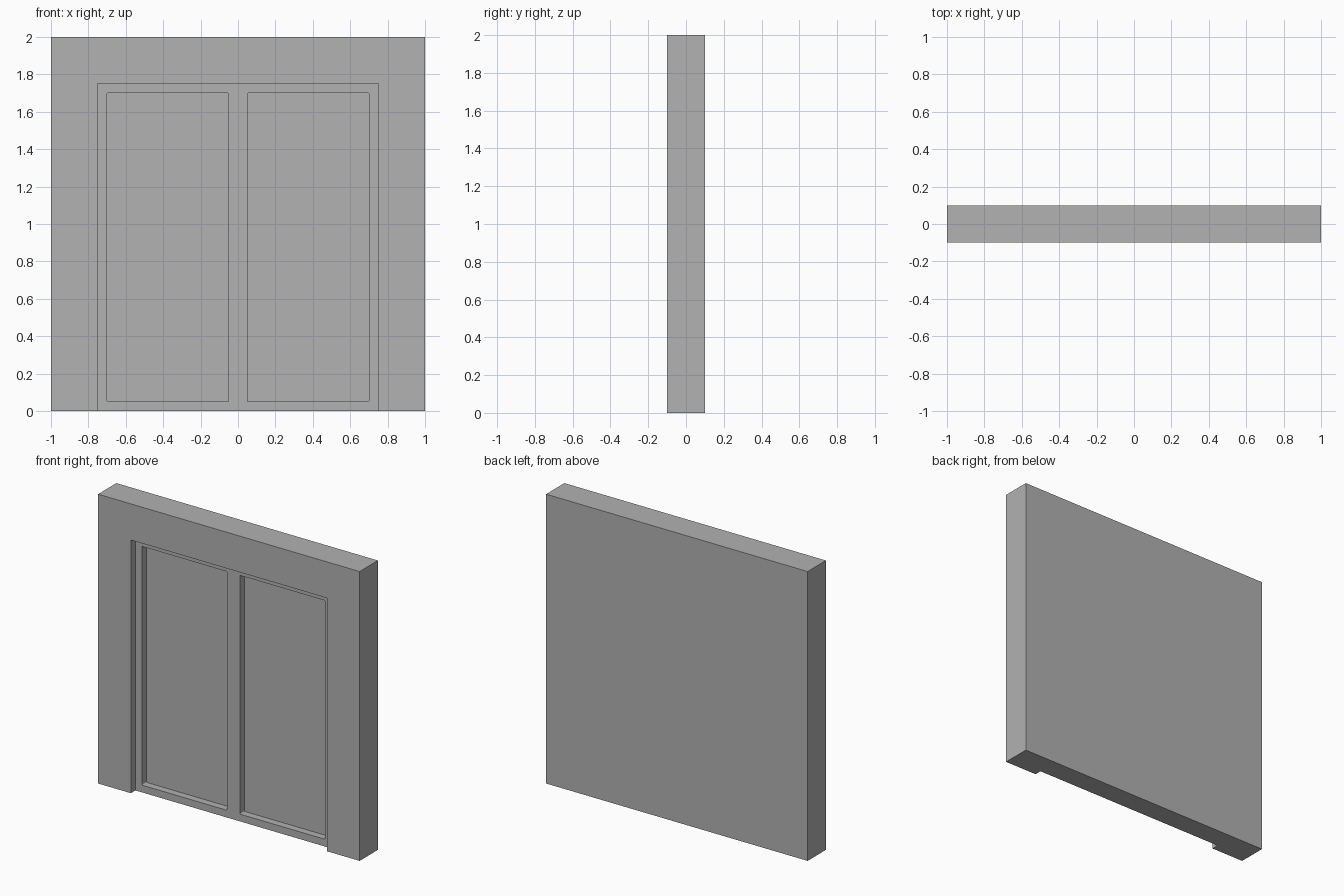
import bpy
import bmesh
from mathutils import Vector

cube = bpy.data.objects.get("Cube")
if cube:
    bpy.data.objects.remove(cube, do_unlink=True)

WIDTH, DEPTH, HEIGHT = 2.0, 0.2, 2.0
FRONT = -DEPTH / 2
STEP = 0.05          # depth of each recess and width of the door rails

grey = bpy.data.materials.new("plain grey")
grey.use_nodes = True
colour = (0.445, 0.445, 0.445, 1)
grey.diffuse_color = colour
grey.node_tree.nodes["Principled BSDF"].inputs["Base Color"].default_value = colour


def box(name, low, high, corner=0):
    """Box between two corners; its edges along y may be rounded."""
    low, high = Vector(low), Vector(high)
    bm = bmesh.new()
    bmesh.ops.create_cube(bm, size=1)
    bmesh.ops.scale(bm, vec=high - low, verts=bm.verts)
    bmesh.ops.translate(bm, vec=(low + high) / 2, verts=bm.verts)
    if corner:
        edges = [e for e in bm.edges
                 if abs(e.verts[0].co.y - e.verts[1].co.y) > 0.01]
        bmesh.ops.bevel(bm, geom=edges, offset=corner, segments=3,
                        profile=0.5, affect='EDGES')
    mesh = bpy.data.meshes.new(name)
    bm.to_mesh(mesh)
    bm.free()
    mesh.materials.append(grey)
    obj = bpy.data.objects.new(name, mesh)
    bpy.context.collection.objects.link(obj)
    return obj


def carve(target, cutter):
    """Subtract the cutter for good and discard it."""
    cutter.hide_render = True
    mod = target.modifiers.new("carve", 'BOOLEAN')
    mod.operation = 'DIFFERENCE'
    mod.solver = 'EXACT'
    mod.object = cutter
    bpy.context.view_layer.objects.active = target
    bpy.ops.object.modifier_apply(modifier=mod.name)
    bpy.data.objects.remove(cutter, do_unlink=True)


# Wall slab
wall = box("wall_with_double_door", (-WIDTH / 2, FRONT, 0),
           (WIDTH / 2, -FRONT, HEIGHT))

# Doorway recess, open at the floor
carve(wall, box("doorway_cutter", (-0.75, FRONT - 0.1, -0.1),
                (0.75, FRONT + STEP, 1.75)))

# Two sunken door panels
for side in (-1, 1):
    x0, x1 = sorted((side * STEP, side * 0.7))
    carve(wall, box("panel_cutter", (x0, FRONT - 0.1, STEP),
                    (x1, FRONT + 2 * STEP, 1.7), corner=0.006))
